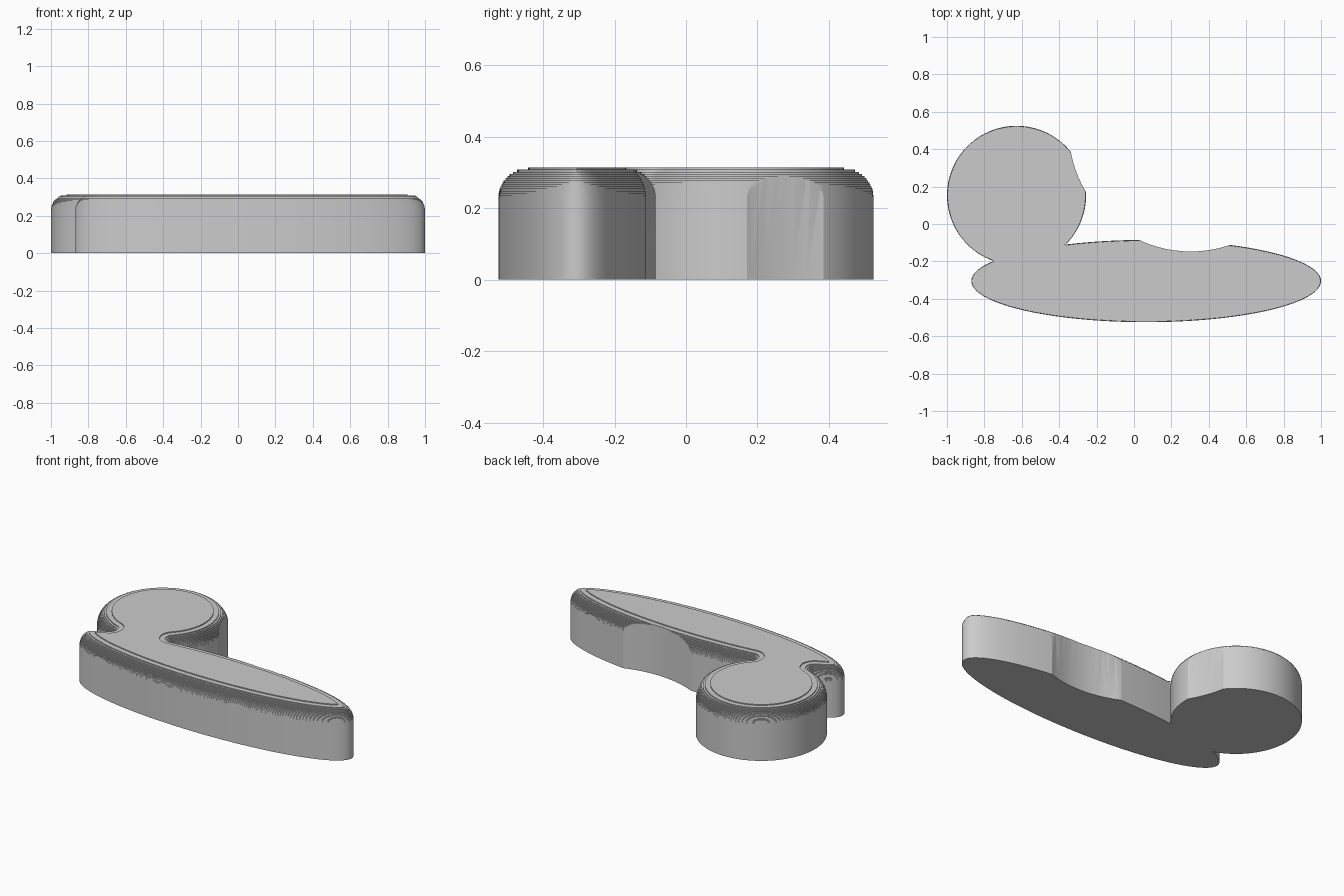
import bpy, bmesh, math
from mathutils import Vector

cube = bpy.data.objects.get("Cube")
if cube:
    bpy.data.objects.remove(cube, do_unlink=True)

# Dimensions: long oval, round lobe, scooping circle, stepped top edge
OVAL, A, B = Vector((0.065, -0.305)), 0.935, 0.22
DISC, R = Vector((-0.628, 0.153)), 0.372
SCOOP, SCOOP_R = (0.303, 0.505), 0.652
HEIGHT, ROUND, STEPS = 0.314, 0.083, 14


def direction(a):
    return Vector((math.cos(a), math.sin(a)))


def oval_point(t):
    return OVAL + Vector((A * math.cos(t), B * math.sin(t)))


def oval_normal(t):
    return math.atan2(math.sin(t) / B, math.cos(t) / A)


def oval_inset(t, d):
    """Inset point of the oval, with the tips closed to a point on its long axis."""
    limit = ((d * A / B) ** 2 - B * B) / (A * A - B * B)
    if limit > 0 and math.sin(t) ** 2 < limit:
        x = math.sqrt(1 - limit) * (A * A - B * B) / A
        return OVAL + Vector((math.copysign(x, math.cos(t)), 0))
    return oval_point(t) - d * direction(oval_normal(t))


def crossing(inside, outside):
    """Oval parameter at which it crosses the disc."""
    for _ in range(50):
        mid = (inside + outside) / 2
        if (oval_point(mid) - DISC).length < R:
            inside = mid
        else:
            outside = mid
    return inside


def spread(a, b, n):
    return [a + (b - a) * i / n for i in range(n + 1)]


def disc_angle(t):
    v = oval_point(t) - DISC
    return math.atan2(v.y, v.x)


T_RIGHT, T_LEFT = crossing(2.35, 1.5), crossing(2.35, 3.1)


def corner(t, start, end, d):
    """Round fan about an inner corner of the outline."""
    turn = math.remainder(end - start, math.tau)
    return [oval_point(t) - d * direction(start + turn * i / 10) for i in range(1, 10)]


def outline(d):
    a0, a1 = disc_angle(T_RIGHT), disc_angle(T_LEFT) + math.tau
    pts = [oval_inset(t, d) for t in spread(T_LEFT, T_RIGHT + math.tau, 120)]
    pts += corner(T_RIGHT, oval_normal(T_RIGHT), a0, d)
    pts += [DISC + (R - d) * direction(a) for a in spread(a0, a1, 84)]
    pts += corner(T_LEFT, a1, oval_normal(T_LEFT), d)
    return pts


# Body: straight wall, then thin terraces following a quarter round
levels = [(0, 0), (0, HEIGHT - ROUND)]
for i in range(1, STEPS + 1):
    d = ROUND * (1 - math.sqrt(1 - (i / STEPS) ** 2))
    low = HEIGHT - ROUND + ROUND * (i - 1) / STEPS
    levels += [(d, low), (d, low + ROUND / STEPS)]

bm = bmesh.new()
rings = [[bm.verts.new((p.x, p.y, z)) for p in outline(d)] for d, z in levels]
for lower, upper in zip(rings, rings[1:]):
    for i in range(len(lower)):
        j = (i + 1) % len(lower)
        bm.faces.new((lower[i], lower[j], upper[j], upper[i]))
bm.faces.new(rings[0][::-1])
bm.faces.new(rings[-1])
bmesh.ops.remove_doubles(bm, verts=bm.verts, dist=1e-5)
bmesh.ops.recalc_face_normals(bm, faces=bm.faces)
mesh = bpy.data.meshes.new("body")
bm.to_mesh(mesh)
bm.free()
body = bpy.data.objects.new("body", mesh)
bpy.context.collection.objects.link(body)

grey = bpy.data.materials.new("plain grey")
grey.use_nodes = True
colour = (0.6, 0.6, 0.6, 1)
grey.diffuse_color = colour
grey.node_tree.nodes["Principled BSDF"].inputs["Base Color"].default_value = colour
mesh.materials.append(grey)

# Scoop: one large cylinder bites both the lobe and the oval
bpy.ops.mesh.primitive_cylinder_add(vertices=96, radius=SCOOP_R, depth=1,
                                    location=(*SCOOP, 0.2))
scoop = bpy.context.object
scoop.name = "scoop_cutter"
scoop.hide_render = True
scoop.data.materials.append(grey)

bpy.ops.object.select_all(action="DESELECT")
body.select_set(True)
bpy.context.view_layer.objects.active = body
cut = body.modifiers.new("scoop", "BOOLEAN")
cut.operation = "DIFFERENCE"
cut.solver = "EXACT"
cut.object = scoop
bpy.ops.object.modifier_apply(modifier=cut.name)
bpy.data.objects.remove(scoop, do_unlink=True)
bpy.ops.object.shade_smooth_by_angle(angle=math.radians(25))
